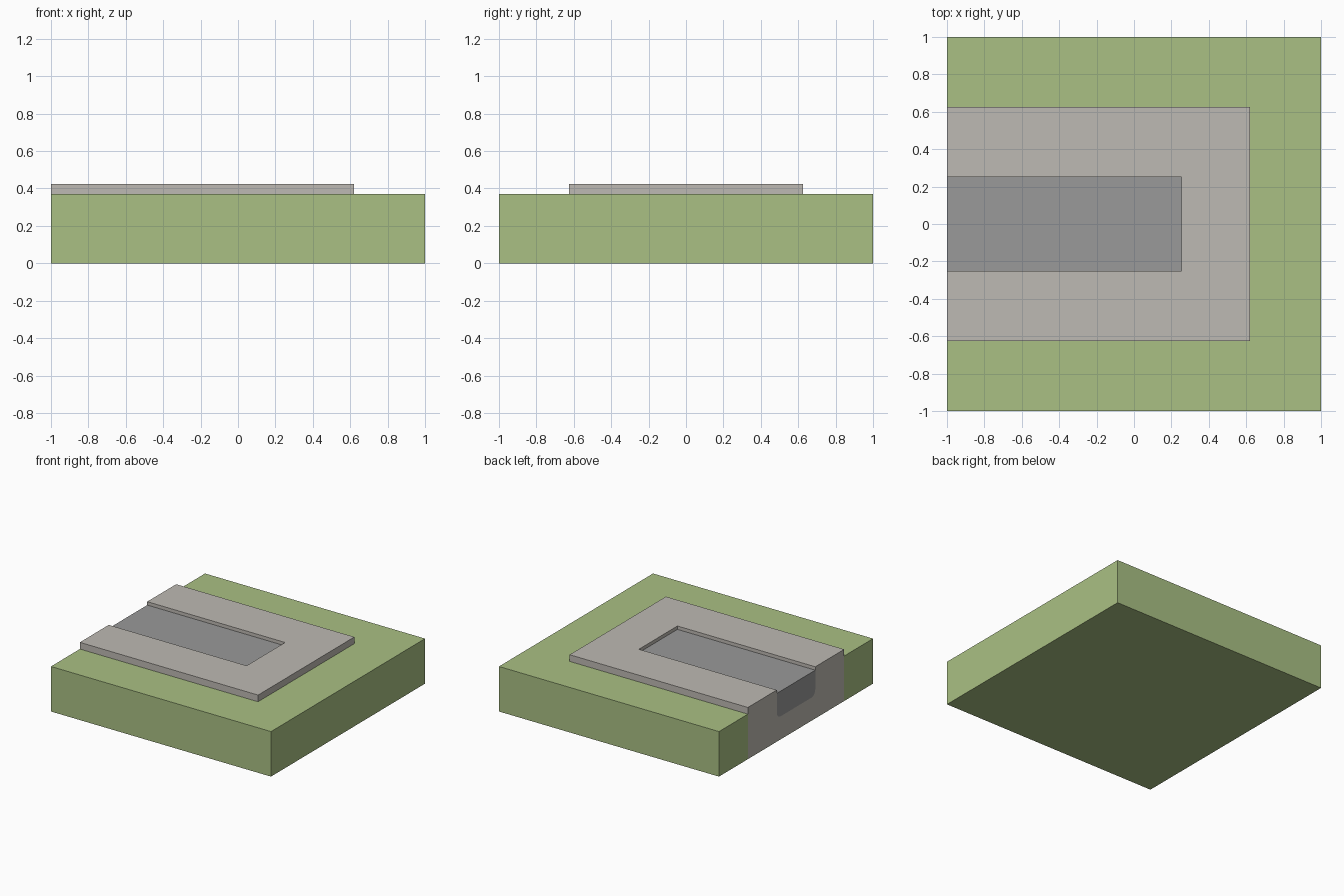
import bpy, bmesh, math
from mathutils import Vector

cube = bpy.data.objects.get("Cube")
if cube:
    bpy.data.objects.remove(cube, do_unlink=True)


def material(name, rgb):
    mat = bpy.data.materials.new(name)
    mat.use_nodes = True
    mat.diffuse_color = (*rgb, 1)
    mat.node_tree.nodes["Principled BSDF"].inputs["Base Color"].default_value = (*rgb, 1)
    return mat


grass = material("grass green", (0.40, 0.53, 0.23))
concrete = material("concrete grey", (0.515, 0.491, 0.451))
asphalt = material("asphalt grey", (0.32, 0.32, 0.32))


def prism(name, outline, along, mat):
    """Extrude a closed outline of 3D points along a vector."""
    bm = bmesh.new()
    face = bm.faces.new([bm.verts.new(p) for p in outline])
    new = bmesh.ops.extrude_face_region(bm, geom=[face])["geom"]
    moved = [v for v in new if isinstance(v, bmesh.types.BMVert)]
    bmesh.ops.translate(bm, verts=moved, vec=Vector(along))
    bmesh.ops.recalc_face_normals(bm, faces=bm.faces)
    mesh = bpy.data.meshes.new(name)
    bm.to_mesh(mesh)
    bm.free()
    mesh.materials.append(mat)
    obj = bpy.data.objects.new(name, mesh)
    bpy.context.collection.objects.link(obj)
    return obj


def rectangle(x0, x1, y, z):
    return [(x0, -y, z), (x1, -y, z), (x1, y, z), (x0, y, z)]


def road_section(x, top, half=0.25, bottom=0.19, radius=0.05, steps=5):
    """Cross-section of the road bed, rounded at its lower corners."""
    arc = [math.pi / 2 * i / steps for i in range(steps + 1)]
    right = [(half - radius + radius * math.cos(a),
              bottom + radius - radius * math.sin(a)) for a in arc]
    side = [(half, top)] + right
    return [(x, y, z) for y, z in side] + [(x, -y, z) for y, z in reversed(side)]


SLAB_END, SLAB_Y, FLOOR = 0.62, 0.625, 0.004
GROUND, SLAB_TOP, ROAD_TOP, ROAD_END = 0.37, 0.425, 0.397, 0.253

# Ground block, notched where the slab is set into it
notched = [(-1, -1, FLOOR), (1, -1, FLOOR), (1, 1, FLOOR), (-1, 1, FLOOR),
           (-1, SLAB_Y, FLOOR), (SLAB_END, SLAB_Y, FLOOR),
           (SLAB_END, -SLAB_Y, FLOOR), (-1, -SLAB_Y, FLOOR)]
prism("ground_block", notched, (0, 0, GROUND - FLOOR), grass)
prism("ground_underside", rectangle(-1, 1, 1, 0), (0, 0, FLOOR), grass)

# Concrete slab with a channel for the road
slab = prism("concrete_slab", rectangle(-1, SLAB_END, SLAB_Y, FLOOR),
             (0, 0, SLAB_TOP - FLOOR), concrete)
cutter = prism("channel_cutter", road_section(-1.1, 0.6), (ROAD_END + 1.1, 0, 0), concrete)
cutter.hide_render = True
cutter.hide_viewport = True
cut = slab.modifiers.new("channel", "BOOLEAN")
cut.operation = "DIFFERENCE"
cut.solver = "EXACT"
cut.object = cutter
bpy.context.view_layer.update()
baked = bpy.data.meshes.new_from_object(slab.evaluated_get(bpy.context.evaluated_depsgraph_get()))
slab.modifiers.clear()
slab.data = baked
bpy.data.objects.remove(cutter, do_unlink=True)

# Road surface filling the channel
prism("road_bed", road_section(-1, ROAD_TOP), (ROAD_END + 1, 0, 0), asphalt)
